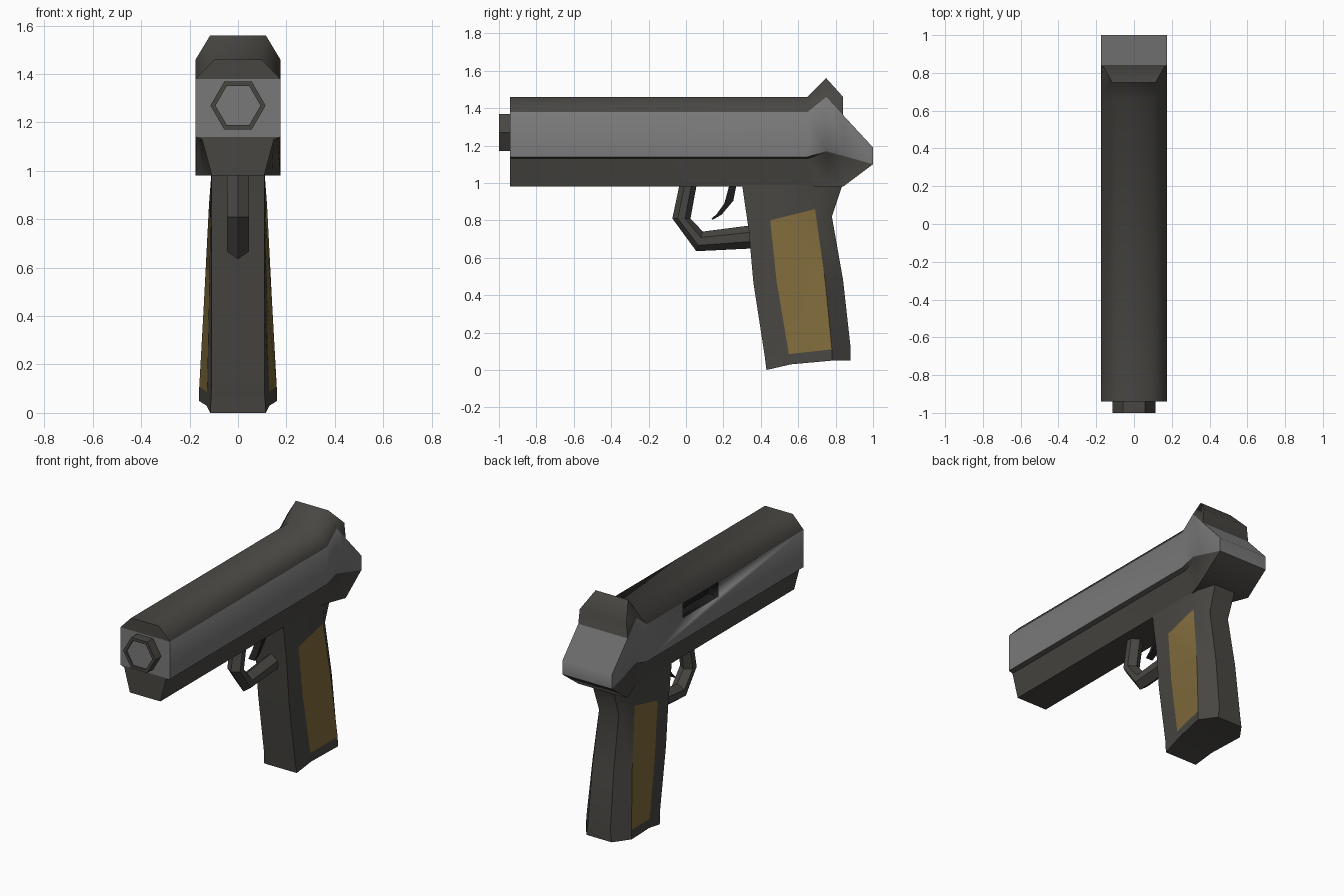
import bpy, bmesh, math

if "Cube" in bpy.data.objects:
    bpy.data.objects.remove(bpy.data.objects["Cube"])

def material(name, rgb):
    m = bpy.data.materials.new(name)
    m.diffuse_color = (*rgb, 1)
    m.use_nodes = True
    m.node_tree.nodes["Principled BSDF"].inputs["Base Color"].default_value = m.diffuse_color
    return m

dark = material("dark_metal", (0.065, 0.062, 0.055))
steel = material("steel", (0.19, 0.19, 0.19))
wood = material("grip_wood", (0.22, 0.15, 0.045))
black = material("black", (0.012, 0.012, 0.012))
MATS = [dark, steel, wood, black]
DARK, STEEL, WOOD, BLACK = range(4)


def loft(name, sections, mat, smooth=50):
    """Loft half sections (points with x >= 0), mirrored in x.
    mat(row, strip) picks a material; strip -1 joins the first points across x = 0."""
    bm = bmesh.new()
    k = len(sections[0])
    rows = []
    for half in sections:
        loop = list(half) + [(-x, y, z) for x, y, z in reversed(half)]
        rows.append([bm.verts.new(p) for p in loop])
    n = 2 * k
    for r in range(len(rows) - 1):
        a, b = rows[r], rows[r + 1]
        for j in range(n):
            i = (j + 1) % n
            f = bm.faces.new((a[j], a[i], b[i], b[j]))
            f.material_index = mat(r, j if j < k else 2 * k - 2 - j)
    # end caps as ladders of quads
    for r, row in ((-1, rows[0]), (len(rows), rows[-1])):
        for j in range(k - 1):
            f = bm.faces.new((row[j], row[j + 1], row[n - 2 - j], row[n - 1 - j]))
            f.material_index = mat(r, j)
    bmesh.ops.remove_doubles(bm, verts=bm.verts, dist=1e-4)
    bmesh.ops.recalc_face_normals(bm, faces=bm.faces)
    me = bpy.data.meshes.new(name)
    bm.to_mesh(me)
    bm.free()
    for m in MATS:
        me.materials.append(m)
    ob = bpy.data.objects.new(name, me)
    bpy.context.collection.objects.link(ob)
    bpy.ops.object.select_all(action='DESELECT')
    ob.select_set(True)
    bpy.context.view_layer.objects.active = ob
    bpy.ops.object.shade_smooth_by_angle(angle=math.radians(smooth))
    return ob


# Slide and frame: straight bar, raised rear sight, sloping tail
def bar(y):
    return [(.098, y, 1.46), (.175, y, 1.38), (.175, y, 1.14), (.148, y, 1.13), (.108, y, .98)]

tail_low = [(.175, .84, 1.145), (.17, .84, 1.135), (.175, .84, .98)]
slide_sections = [
    bar(-.94),
    bar(.65),
    [(.115, .75, 1.56), (.175, .75, 1.46), (.175, .75, 1.17), (.16, .75, 1.16), (.14, .75, .98)],
    [(.165, .84, 1.46), (.175, .84, 1.363)] + tail_low,
    [(.175, .84, 1.363)] * 2 + tail_low,
    [(.175, 1, 1.19)] * 2 + [(.175, 1, 1.10)] * 3,
]
slide = loft("slide", slide_sections,
             lambda r, s: STEEL if s == 1 or (r == 4 and s <= 1) else DARK)

# Ejection port on the left side
cutter = loft("port_cutter",
              [[(.05, y, 1.375), (.05, y, 1.28)] for y in (-.08, .28)], lambda r, s: BLACK)
cutter.location.x = -.15
cutter.hide_render = True
mod = slide.modifiers.new("port", 'BOOLEAN')
mod.operation = 'DIFFERENCE'
mod.solver = 'EXACT'
mod.object = cutter
bpy.context.view_layer.objects.active = slide
bpy.ops.object.modifier_apply(modifier=mod.name)
bpy.data.objects.remove(cutter)

# Hexagonal barrel end with a shallow recess
def hexagon(r, y):
    h = r * math.sqrt(3) / 2
    return [(r / 2, y, 1.27 + h), (r, y, 1.27), (r / 2, y, 1.27 - h)]

loft("barrel", [hexagon(.093, -.99), hexagon(.093, -1), hexagon(.114, -1), hexagon(.114, -.93)],
     lambda r, s: STEEL if r == -1 else DARK, 30)

# Grip: front edge, panel front edge, widest line, back edge
grip_sections = [
    [(.11, .30, .99), (.11, .45, .99), (.11, .72, .99), (.075, .837, .99)],
    [(.11, .335, .75), (.114, .45, .80), (.12, .69, .86), (.07, .78, .82)],
    [(.11, .36, .47), (.12, .485, .47), (.14, .745, .47), (.075, .84, .48)],
    [(.11, .42, .08), (.128, .55, .085), (.16, .78, .11), (.08, .88, .12)],
    [(.115, .43, 0), (.13, .56, .03), (.162, .78, .05), (.09, .88, .05)],
]
loft("grip", grip_sections, lambda r, s: WOOD if s == 1 and r in (1, 2) else DARK, 35)

# Trigger guard: six-sided tube between its outer and inner outline
outer = [(-.035, .99), (-.073, .81), (.055, .635), (.36, .65)]
inner = [(.057, .99), (.024, .81), (.09, .74), (.36, .775)]
guard = []
for o, i in zip(outer, inner):
    guard.append([(x, o[0] + (i[0] - o[0]) * t, o[1] + (i[1] - o[1]) * t)
                  for x, t in ((0, 0), (.045, .3), (.045, .7), (0, 1))])
loft("trigger_guard", guard, lambda r, s: DARK, 30)

# Curved trigger
trigger = [((.232, .99), (.27, .99)), ((.205, .89), (.253, .905)),
           ((.165, .835), (.19, .83)), ((.136, .808), (.142, .803))]
loft("trigger", [[(.022, *a), (.022, *b)] for a, b in trigger], lambda r, s: BLACK, 30)
